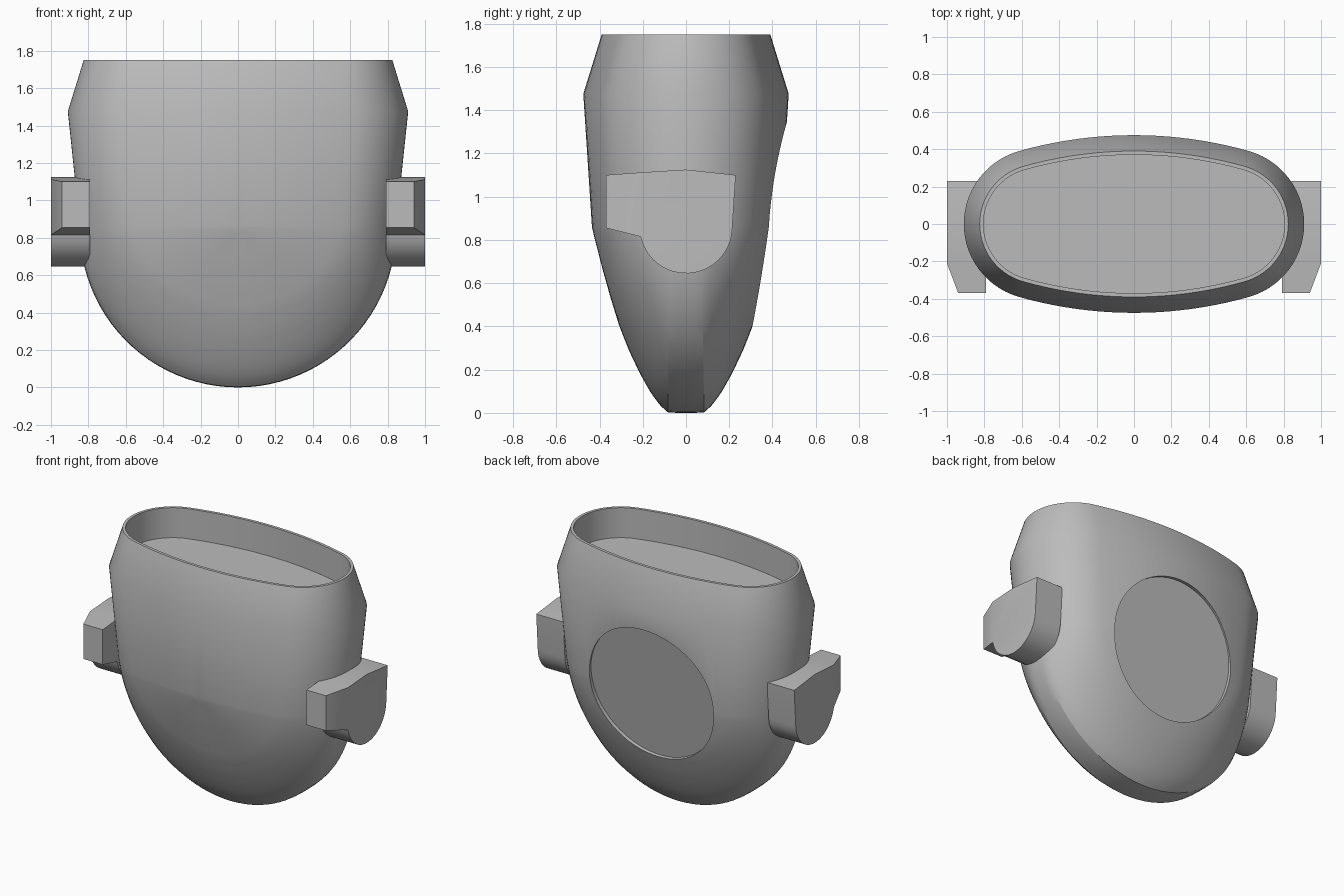
import bpy, bmesh, math
from mathutils import Vector

if "Cube" in bpy.data.objects:
    bpy.data.objects.remove(bpy.data.objects["Cube"])

grey = bpy.data.materials.new("plain grey")
grey.diffuse_color = (0.5, 0.5, 0.5, 1)
grey.use_nodes = True
grey.node_tree.nodes["Principled BSDF"].inputs["Base Color"].default_value = grey.diffuse_color


def finish(bm, name):
    bmesh.ops.recalc_face_normals(bm, faces=bm.faces[:])
    me = bpy.data.meshes.new(name)
    bm.to_mesh(me)
    bm.free()
    me.materials.append(grey)
    ob = bpy.data.objects.new(name, me)
    bpy.context.collection.objects.link(ob)
    return ob


def smooth(ob):
    bpy.ops.object.select_all(action='DESELECT')
    ob.select_set(True)
    bpy.context.view_layer.objects.active = ob
    bpy.ops.object.shade_smooth_by_angle(angle=math.radians(25))


# Quarter of the oval section: wide arc, then a tight end arc tangent to it
NA, NB = 10, 14
def quarter(X, Y, cx):
    r = X - cx
    R = (cx * cx + Y * Y - r * r) / (2 * (Y - r))
    a = math.atan2(cx, R - Y)
    pts = [(R * math.sin(a * i / NA), Y - R + R * math.cos(a * i / NA)) for i in range(NA)]
    for i in range(NB + 1):
        b = a + (math.pi / 2 - a) * i / NB
        pts.append((cx + r * math.sin(b), r * math.cos(b)))
    return pts


# Quarter of the keel section, resampled by length to the same point count
def resample(knots, n):
    ls = [0]
    for p, q in zip(knots, knots[1:]):
        ls.append(ls[-1] + math.dist(p, q))
    out = []
    for i in range(n):
        d = ls[-1] * i / (n - 1)
        k = max(j for j in range(len(ls) - 1) if ls[j] <= d + 1e-9)
        t = (d - ls[k]) / (ls[k + 1] - ls[k])
        out.append(tuple(a + (b - a) * t for a, b in zip(knots[k], knots[k + 1])))
    return out


def half(q):  # mirrored front to back
    return [(r, -y) for r, y in q] + [(r, y) for r, y in reversed(q[:-1])]


# Body
ZC = 0.86
bm = bmesh.new()
cache = {}


def vert(x, y, z):
    k = (round(x, 4), round(y, 4), round(z, 4))
    if k not in cache:
        cache[k] = bm.verts.new((x, y, z))
    return cache[k]


def skin(a, b, closed):
    n = len(a)
    for i in range(n if closed else n - 1):
        j = (i + 1) % n
        f = list(dict.fromkeys((a[i], a[j], b[j], b[i])))
        if len(f) > 2:
            bm.faces.new(f)


def ring(z, X, Y, cx):
    h = half(quarter(X, Y, cx))
    return [vert(r, y, z) for r, y in h] + [vert(-r, y, z) for r, y in reversed(h[1:-1])]


rings = [ring(*s) for s in ((ZC, .845, .435, .47), (1.475, .91, .475, .505),
                            (1.75, .825, .39, .505), (1.75, .805, .37, .505),
                            (1.54, .805, .37, .505))]
for a, b in zip(rings, rings[1:]):
    skin(a, b, True)
bm.faces.new(rings[-1])

# Rounded lower half: section swept around the middle, blending into the keel
side = quarter(.845, .435, .47)
keel = resample([(0, .435), (.2, .385), (.33, .348), (.46, .308), (.58, .26), (.68, .212),
                 (.76, .167), (.81, .132), (.842, .105), (.86, .08), (.86, 0)], len(side))
prev = None
NT = 48
for k in range(NT + 1):
    t = math.pi * k / NT
    w = math.sin(t)
    q = [(a[0] + (b[0] - a[0]) * w, a[1] + (b[1] - a[1]) * w) for a, b in zip(side, keel)]
    row = [vert(r * math.cos(t), y, ZC - r * w) for r, y in half(q)]
    if prev:
        skin(prev, row, False)
    prev = row
body = finish(bm, "body")

# Round shallow recess in the back
bm = bmesh.new()
bmesh.ops.create_cone(bm, cap_ends=True, segments=64, radius1=.48, radius2=.48, depth=.4)
cutter = finish(bm, "recess_cutter")
n = Vector((0, .987, -.161)).normalized()
cutter.rotation_mode = 'QUATERNION'
cutter.rotation_quaternion = n.to_track_quat('Z', 'Y')
cutter.location = Vector((0, .3625, .875)) + n * .2
cutter.hide_render = True
smooth(body)
mod = body.modifiers.new("recess", 'BOOLEAN')
mod.object = cutter
mod.operation = 'DIFFERENCE'
mod.solver = 'EXACT'
bpy.context.view_layer.objects.active = body
bpy.ops.object.modifier_move_to_index(modifier="recess", index=0)
bpy.ops.object.modifier_apply(modifier="recess")
bpy.data.objects.remove(cutter)
smooth(body)

# Side lugs: block with round underside and a bevelled front nose
nose = [(-.21, .815), (-.37, .855), (-.37, 1.10), (-.21, 1.112)]
main = [(-.21, 1.112), (0, 1.125), (.23, 1.10), (.213, .84)]
for i in range(1, 17):
    a = math.radians(-6 - 160 * i / 16)
    main.append((.215 * math.cos(a), .86 + .215 * math.sin(a)))
main.append((-.21, .815))
for s, name in ((1, "right_lug"), (-1, "left_lug")):
    bm = bmesh.new()
    for poly in (nose, main):
        inner = [bm.verts.new((s * .79, y, z)) for y, z in poly]
        outer = [bm.verts.new((s * (.94 if y < -.3 else 1), y, z)) for y, z in poly]
        bm.faces.new(inner)
        bm.faces.new(outer)
        m = len(poly)
        for i in range(m - 1):  # the shared joint stays open
            bm.faces.new((inner[i], inner[i + 1], outer[i + 1], outer[i]))
    bmesh.ops.remove_doubles(bm, verts=bm.verts[:], dist=1e-4)
    smooth(finish(bm, name))
